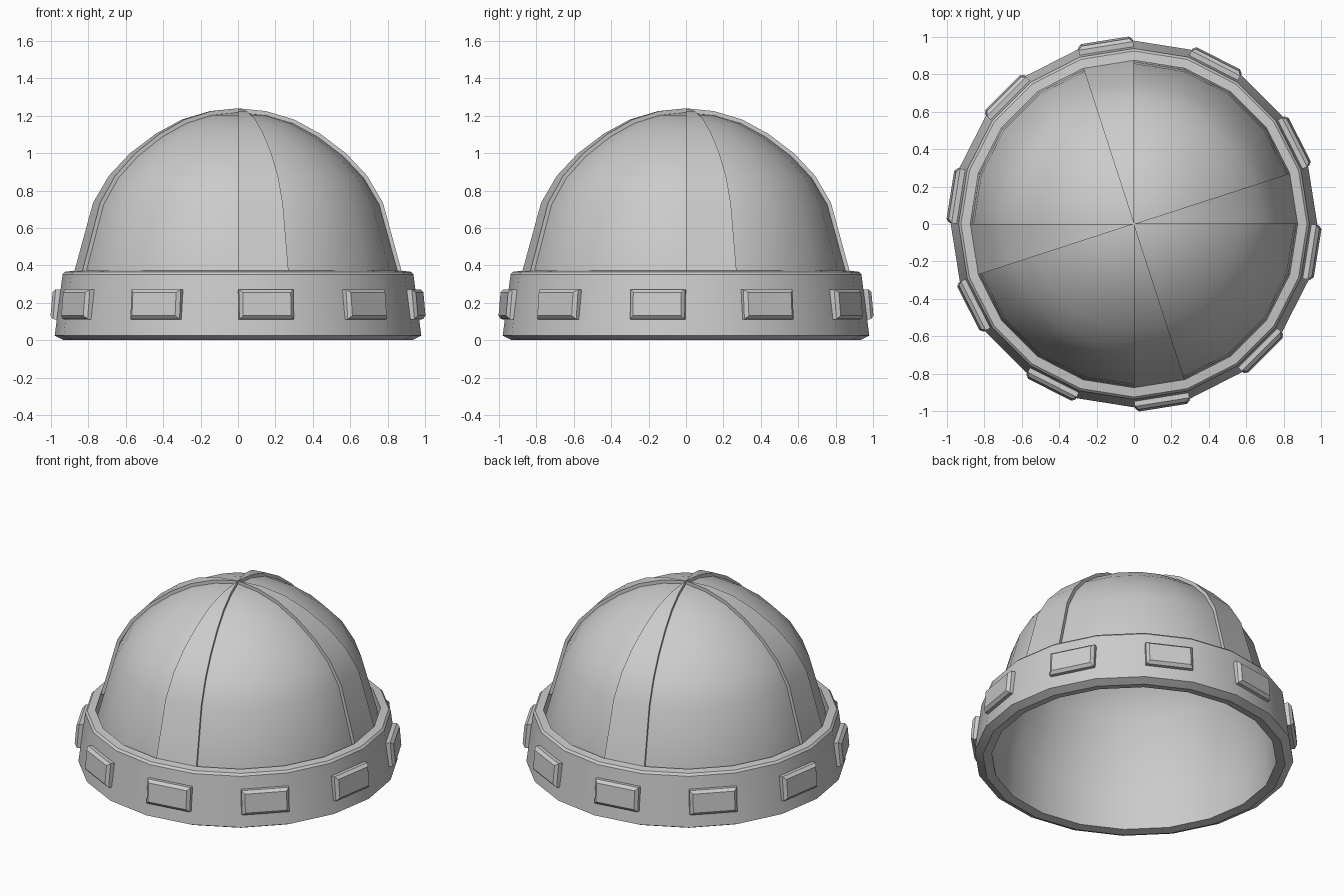
import bpy, bmesh
from math import sin, cos, pi, radians
from mathutils import Matrix, Vector

if "Cube" in bpy.data.objects:
    bpy.data.objects.remove(bpy.data.objects["Cube"])

SIDES = 20
STEP = 2 * pi / SIDES


def finish(name, bm, angle=30):
    bmesh.ops.remove_doubles(bm, verts=bm.verts, dist=1e-4)
    bmesh.ops.recalc_face_normals(bm, faces=bm.faces)
    me = bpy.data.meshes.new(name)
    bm.to_mesh(me)
    bm.free()
    ob = bpy.data.objects.new(name, me)
    bpy.context.collection.objects.link(ob)
    bpy.ops.object.select_all(action='DESELECT')
    ob.select_set(True)
    bpy.context.view_layer.objects.active = ob
    bpy.ops.object.shade_smooth_by_angle(angle=radians(angle))
    return ob


def lathe(bm, profile, start=0.0, steps=SIDES, closed=False):
    """Revolve (radius, z) points; returns the list of columns."""
    cols = [[bm.verts.new((r * cos(start + i * STEP), r * sin(start + i * STEP), z))
             for r, z in profile] for i in range(steps + 1)]
    n = len(profile)
    for a, b in zip(cols, cols[1:]):
        for j in range(n if closed else n - 1):
            k = (j + 1) % n
            bm.faces.new((a[j], b[j], b[k], a[k]))
    return cols


# Outer profile of the raised strips and the slightly smaller dome under it
strip_profile = [(0.88, 0.35), (0.775, 0.735), (0.69, 0.88), (0.577, 1.0),
                 (0.438, 1.105), (0.30, 1.18), (0.15, 1.225), (0, 1.24)]
centre = Vector((0, 0.35))
dome_profile = []
for p in strip_profile:
    d = Vector(p) - centre
    dome_profile.append(tuple(centre + d * (1 - 0.022 / d.length)))

# Dome, continued straight down inside the band
bm = bmesh.new()
lathe(bm, [(0.875, 0.01), (0.868, 0.2)] + dome_profile)
finish("dome", bm, 40)

# Four raised strips crossing at the top
for q in range(4):
    bm = bmesh.new()
    lathe(bm, strip_profile + dome_profile[::-1], q * pi / 2, 1, closed=True)
    n = len(strip_profile)
    bm.verts.ensure_lookup_table()
    for c in range(2):
        col = bm.verts[c * 2 * n:(c + 1) * 2 * n]
        for j in range(n - 1):
            bm.faces.new((col[j], col[j + 1], col[2 * n - 2 - j], col[2 * n - 1 - j]))
    finish("strip_%d" % (q + 1), bm)

# Rim band with chamfered edges
bm = bmesh.new()
lathe(bm, [(0.875, 0.01), (0.93, 0.0), (0.98, 0.025), (0.938, 0.352),
           (0.925, 0.366), (0.875, 0.372)], closed=True)
finish("rim_band", bm, 25)

# Ten bevelled studs, one on every second face of the band
for i in range(10):
    bm = bmesh.new()
    bmesh.ops.create_cube(bm, size=1, matrix=Matrix.Diagonal((0.09, 0.295, 0.16, 1)))
    outer = [e for e in bm.edges if all(v.co.x > 0 for v in e.verts)]
    bmesh.ops.bevel(bm, geom=outer, offset=0.018, segments=1, affect='EDGES')
    place = (Matrix.Rotation((2 * i - 0.5 + 1) * STEP - STEP, 4, 'Z')
             @ Matrix.Translation((0.944, 0, 0.19))
             @ Matrix.Rotation(radians(-5), 4, 'Y'))
    bmesh.ops.transform(bm, matrix=place, verts=bm.verts)
    finish("stud_%d" % (i + 1), bm)
